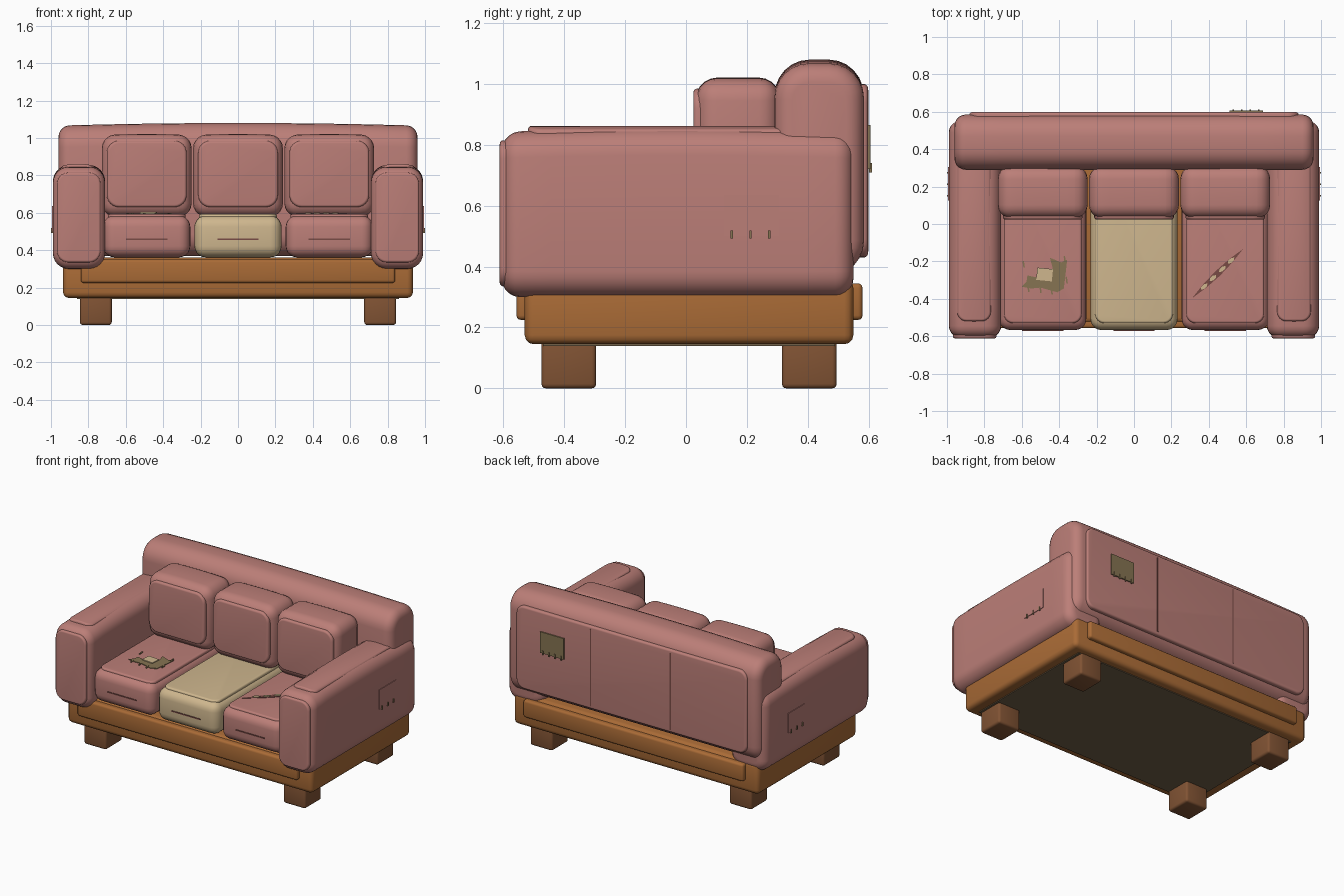
import bpy, bmesh, math
from mathutils import Matrix, Vector

if "Cube" in bpy.data.objects:
    bpy.data.objects.remove(bpy.data.objects["Cube"])


def mat(name, col):
    m = bpy.data.materials.new(name)
    m.diffuse_color = (*col, 1)
    m.use_nodes = True
    m.node_tree.nodes["Principled BSDF"].inputs["Base Color"].default_value = m.diffuse_color
    return m


PINK = mat("dusty pink fabric", (0.50, 0.21, 0.187))
CREAM = mat("cream fabric", (0.62, 0.47, 0.27))
WOOD = mat("warm wood", (0.40, 0.147, 0.037))
LEG = mat("dark wood", (0.22, 0.087, 0.034))
UNDER = mat("underside cloth", (0.16, 0.115, 0.065))
OLIVE = mat("olive patch", (0.24, 0.175, 0.085))
SEAM = mat("seam brown", (0.19, 0.07, 0.06))


def finish(name, bm, m):
    bmesh.ops.recalc_face_normals(bm, faces=bm.faces)
    me = bpy.data.meshes.new(name)
    bm.to_mesh(me)
    bm.free()
    ob = bpy.data.objects.new(name, me)
    bpy.context.collection.objects.link(ob)
    me.materials.append(m)
    bpy.ops.object.select_all(action='DESELECT')
    ob.select_set(True)
    bpy.context.view_layer.objects.active = ob
    bpy.ops.object.shade_smooth_by_angle(angle=math.radians(35))
    return ob


def rbox(name, x, y, z, m, r=0.0, axis=None, ra=0.0, seg=5, crown=0.0):
    """Box from ranges; edges along `axis` rounded by ra, the rest by r; crown lifts the top middle."""
    bm = bmesh.new()
    bmesh.ops.create_cube(bm, size=1)
    for v in bm.verts:
        v.co = Vector([(a + b) / 2 + c * (b - a) for (a, b), c in zip((x, y, z), v.co)])
    if axis is not None:
        along = [e for e in bm.edges
                 if abs((e.verts[0].co - e.verts[1].co).normalized()[axis]) > 0.9]
        bmesh.ops.bevel(bm, geom=along, offset=ra, segments=seg + 1, profile=0.5, affect='EDGES')
        lo, hi = (x, y, z)[axis]
        rest = [e for e in bm.edges
                if any(all(abs(v.co[axis] - w) < 1e-5 for v in e.verts) for w in (lo, hi))]
        bmesh.ops.bevel(bm, geom=rest, offset=r, segments=seg, profile=0.5, affect='EDGES')
    elif r > 0:
        bmesh.ops.bevel(bm, geom=bm.edges[:], offset=r, segments=seg, profile=0.5, affect='EDGES')
    if crown:
        k = 1 if axis == 1 else 0
        a, b = (x, y)[k]
        no = Vector((k == 0, k == 1, 0))
        for i in range(1, 10):
            bmesh.ops.bisect_plane(bm, geom=bm.verts[:] + bm.edges[:] + bm.faces[:],
                                   plane_co=no * (a + (b - a) * (0.05 + 0.09 * i)), plane_no=no)
        for v in bm.verts:
            t = (v.co[k] - (a + b) / 2) / ((b - a) / 2)
            h = max(0, (v.co.z - z[0]) / (z[1] - z[0]) - 0.5) * 2
            v.co.z += crown * h * (1 - t * t)
    return finish(name, bm, m)


def plate(name, pts, z, m, h=0.006, turn=0, at=(0, 0)):
    """Thin flat plate with an outline in x and y."""
    bm = bmesh.new()
    f = bm.faces.new([bm.verts.new((px, py, 0)) for px, py in pts])
    top = bmesh.ops.extrude_face_region(bm, geom=[f])["geom"]
    bmesh.ops.translate(bm, verts=[v for v in top if isinstance(v, bmesh.types.BMVert)], vec=(0, 0, h))
    bm.transform(Matrix.Translation((*at, z)) @ Matrix.Rotation(turn, 4, 'Z'))
    return finish(name, bm, m)


def mx(s, a, b):
    return (a, b) if s > 0 else (-b, -a)


# Wooden base, rails and underside
rbox("base", (-0.935, 0.935), (-0.53, 0.55), (0.145, 0.36), WOOD, 0.03, seg=3)
rbox("front_rail", (-0.84, 0.84), (-0.557, -0.5), (0.225, 0.35), WOOD, 0.015, seg=3)
rbox("back_rail", (-0.84, 0.84), (0.5, 0.58), (0.225, 0.345), WOOD, 0.015, seg=3)
rbox("underside", (-0.86, 0.86), (-0.47, 0.49), (0.139, 0.16), UNDER)

for s, side in ((-1, "left"), (1, "right")):
    # Legs
    for y, end in (((-0.475, -0.295), "front"), ((0.315, 0.495), "back")):
        rbox(f"{end}_{side}_leg", mx(s, 0.675, 0.845), y, (0, 0.16), LEG, 0.015, seg=3)
    # Arm with softly raised front and top pads
    rbox(f"{side}_arm", mx(s, 0.71, 0.99), (-0.605, 0.55), (0.30, 0.842), PINK, 0.06, 1, 0.085, crown=0.013)
    rbox(f"{side}_arm_front_pad", mx(s, 0.735, 0.968), (-0.612, -0.55), (0.335, 0.815), PINK, 0.012, 1, 0.06)
    rbox(f"{side}_arm_top_pad", mx(s, 0.765, 0.945), (-0.52, 0.42), (0.79, 0.85), PINK, 0.012, 2, 0.05, crown=0.012)
    # Sewn patch on the outside of the arm
    rbox(f"{side}_arm_patch", mx(s, 0.985, 0.994), (0.125, 0.305), (0.50, 0.635), PINK)
    for i in range(3):
        y = 0.15 + 0.062 * i
        rbox(f"{side}_arm_stitch", mx(s, 0.99, 0.999), (y - 0.004, y + 0.004), (0.492, 0.518), OLIVE)

# Backrest with rear panel, seams and patch
rbox("backrest", (-0.96, 0.96), (0.29, 0.585), (0.37, 1.066), PINK, 0.06, 0, 0.115, crown=0.014)
rbox("rear_panel", (-0.88, 0.88), (0.52, 0.598), (0.43, 1.0), PINK, 0.014, 1, 0.06)
for x in (-0.3, 0.31):
    rbox("rear_seam", (x - 0.004, x + 0.004), (0.593, 0.6), (0.45, 0.98), SEAM)
rbox("rear_patch", (0.51, 0.69), (0.597, 0.606), (0.72, 0.865), OLIVE)
for i in range(4):
    x = 0.53 + 0.046 * i
    rbox("rear_patch_stitch", (x - 0.004, x + 0.004), (0.602, 0.611), (0.71, 0.74), OLIVE)

# Three seat cushions and three back cushions
for i, cx in enumerate((-0.488, 0, 0.488)):
    m = CREAM if i == 1 else PINK
    x0, x1 = cx - 0.233, cx + 0.233
    rbox(f"seat_cushion_{i}", (x0, x1), (-0.567, 0.3), (0.362, 0.585), m, 0.06)
    rbox(f"seat_cushion_pad_{i}", (x0 + 0.025, x1 - 0.025), (-0.53, 0.28), (0.54, 0.593), m, 0.012, 2, 0.05)
    rbox(f"seat_crease_{i}", (cx - 0.11, cx + 0.11), (-0.571, -0.562), (0.455, 0.463), SEAM)
    rbox(f"back_cushion_{i}", (cx - 0.24, cx + 0.24), (0.032, 0.31), (0.58, 1.015), PINK, 0.07, crown=0.006)
    rbox(f"back_cushion_pad_{i}", (cx - 0.213, cx + 0.213), (0.024, 0.1), (0.63, 0.985), PINK, 0.014, 1, 0.065)

# Ragged patch on the left seat, with loose stitches and stuffing
ragged = [(-0.6, -0.335), (-0.55, -0.345), (-0.5, -0.34), (-0.41, -0.365), (-0.375, -0.345),
          (-0.365, -0.26), (-0.357, -0.19), (-0.39, -0.205), (-0.45, -0.18), (-0.435, -0.235),
          (-0.44, -0.28), (-0.5, -0.29), (-0.57, -0.275), (-0.575, -0.31)]
plate("seat_patch", ragged, 0.591, OLIVE)
stitch = [(-0.004, -0.018), (0.004, -0.018), (0.004, 0.018), (-0.004, 0.018)]
for p in ((-0.59, -0.215), (-0.565, -0.345), (-0.5, -0.35), (-0.44, -0.36), (-0.36, -0.3), (-0.37, -0.19)):
    plate("seat_patch_stitch", stitch, 0.591, OLIVE, 0.008, 0.15, p)
sq = [(-0.042, -0.033), (0.042, -0.033), (0.042, 0.033), (-0.042, 0.033)]
plate("seat_patch_stuffing", sq, 0.594, CREAM, 0.009, -0.1, (-0.478, -0.27))

# Diagonal tear on the right seat with stuffing showing
A = math.radians(44)
tear = [(-0.19, 0), (-0.1, -0.012), (0, -0.017), (0.1, -0.012), (0.19, 0), (0.1, 0.012), (0, 0.017), (-0.1, 0.012)]
plate("seat_tear", tear, 0.591, SEAM, 0.005, A, (0.447, -0.265))
for d in (-0.1, -0.035, 0.035, 0.1):
    bit = [(-0.024, 0), (-0.008, -0.01), (0.012, -0.01), (0.024, 0), (0.008, 0.01), (-0.012, 0.01)]
    plate("tear_stuffing", bit, 0.594, CREAM, 0.007, A, (0.447 + d * math.cos(A), -0.265 + d * math.sin(A)))
